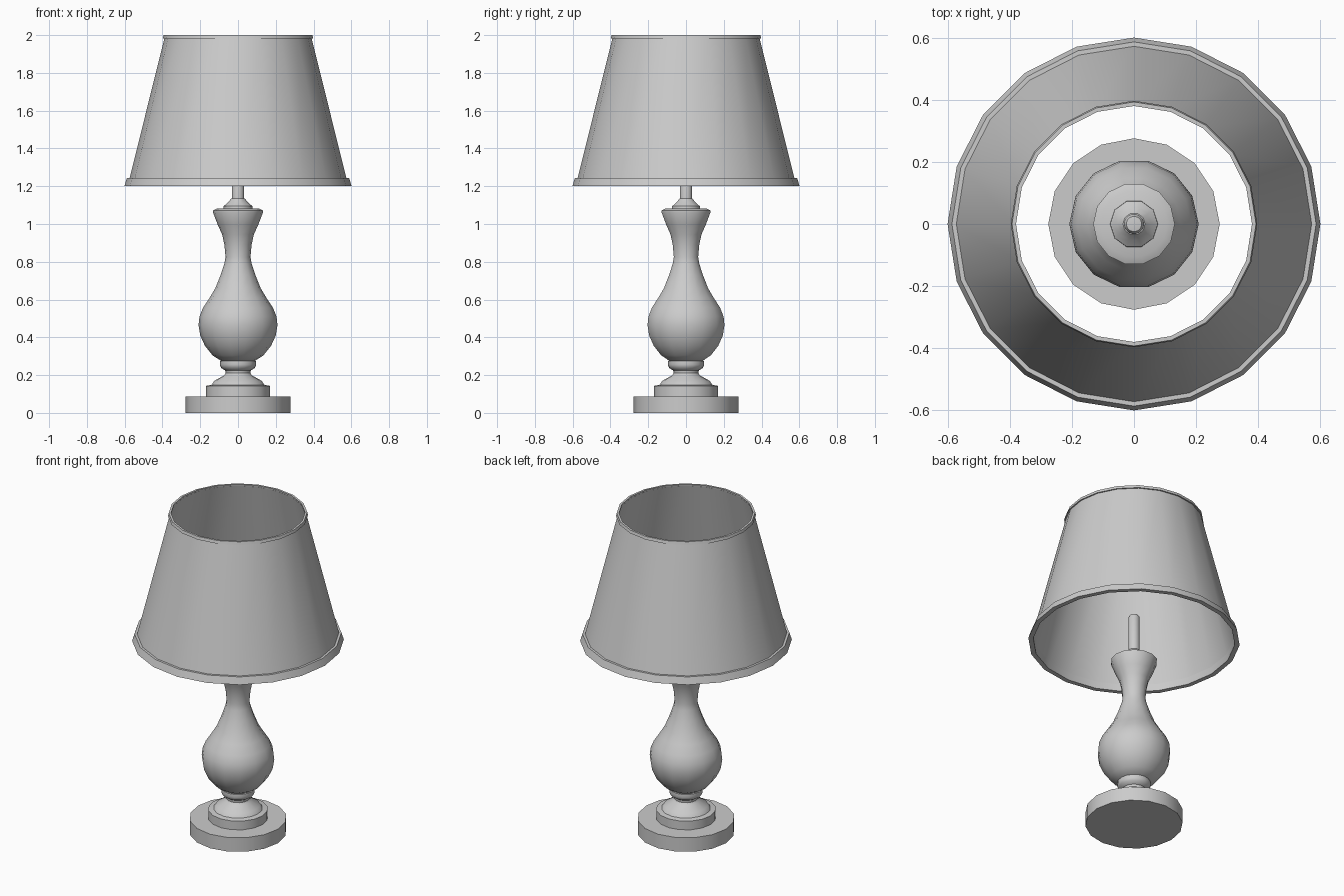
import bpy, bmesh, math

if "Cube" in bpy.data.objects:
    bpy.data.objects.remove(bpy.data.objects["Cube"])


def lathe(name, profile, sides, closed=False, angle=40):
    """Revolve (radius, z) points around the z axis."""
    bm = bmesh.new()
    rings = []
    for r, z in profile:
        if r == 0:
            rings.append([bm.verts.new((0, 0, z))] * sides)
        else:
            rings.append([bm.verts.new((r * math.cos(2 * math.pi * i / sides),
                                        r * math.sin(2 * math.pi * i / sides), z))
                          for i in range(sides)])
    pairs = list(zip(rings, rings[1:]))
    if closed:
        pairs.append((rings[-1], rings[0]))
    for a, b in pairs:
        for i in range(sides):
            j = (i + 1) % sides
            bm.faces.new(dict.fromkeys((a[i], a[j], b[j], b[i])))
    bmesh.ops.recalc_face_normals(bm, faces=bm.faces)
    mesh = bpy.data.meshes.new(name)
    bm.to_mesh(mesh)
    bm.free()
    ob = bpy.data.objects.new(name, mesh)
    bpy.context.collection.objects.link(ob)
    bpy.ops.object.select_all(action='DESELECT')
    ob.select_set(True)
    bpy.context.view_layer.objects.active = ob
    bpy.ops.object.shade_smooth_by_angle(angle=math.radians(angle))
    return ob


# round foot
lathe("base_plate", [(0, 0), (0.277, 0), (0.277, 0.088), (0, 0.088)], 16)

# stepped pedestal above the foot
lathe("pedestal", [(0, 0.08), (0.17, 0.08), (0.17, 0.143), (0.14, 0.148),
                   (0.125, 0.17), (0.075, 0.198), (0.066, 0.21),
                   (0.068, 0.225), (0.09, 0.238), (0.096, 0.255),
                   (0.094, 0.274), (0, 0.276)], 16)

# turned vase body
lathe("body", [(0, 0.268), (0.085, 0.272), (0.135, 0.305), (0.175, 0.355),
               (0.2, 0.41), (0.209, 0.465), (0.204, 0.51), (0.185, 0.557),
               (0.15, 0.61), (0.12, 0.66), (0.092, 0.73), (0.072, 0.79),
               (0.066, 0.825), (0.072, 0.89), (0.084, 0.945), (0.107, 0.995),
               (0.132, 1.06), (0.132, 1.072), (0.108, 1.083), (0, 1.084)], 14)

# collar under the stem
lathe("collar", [(0, 1.075), (0.078, 1.078), (0.077, 1.094), (0.055, 1.112),
                 (0.036, 1.135), (0, 1.14)], 10)

# stem inside the shade
lathe("stem", [(0, 1.1), (0.033, 1.1), (0.033, 1.355), (0.025, 1.368),
               (0, 1.372)], 12)

# open conical shade
lathe("shade", [(0.582, 1.21), (0.388, 1.99), (0.382, 1.99), (0.576, 1.21)],
      20, closed=True)

# trim bands at both rims
lathe("shade_bottom_trim", [(0.602, 1.2), (0.588, 1.243), (0.568, 1.243), (0.574, 1.2)],
      20, closed=True)
lathe("shade_top_trim", [(0.398, 1.982), (0.394, 2.0), (0.381, 2.0), (0.384, 1.982)],
      20, closed=True)
